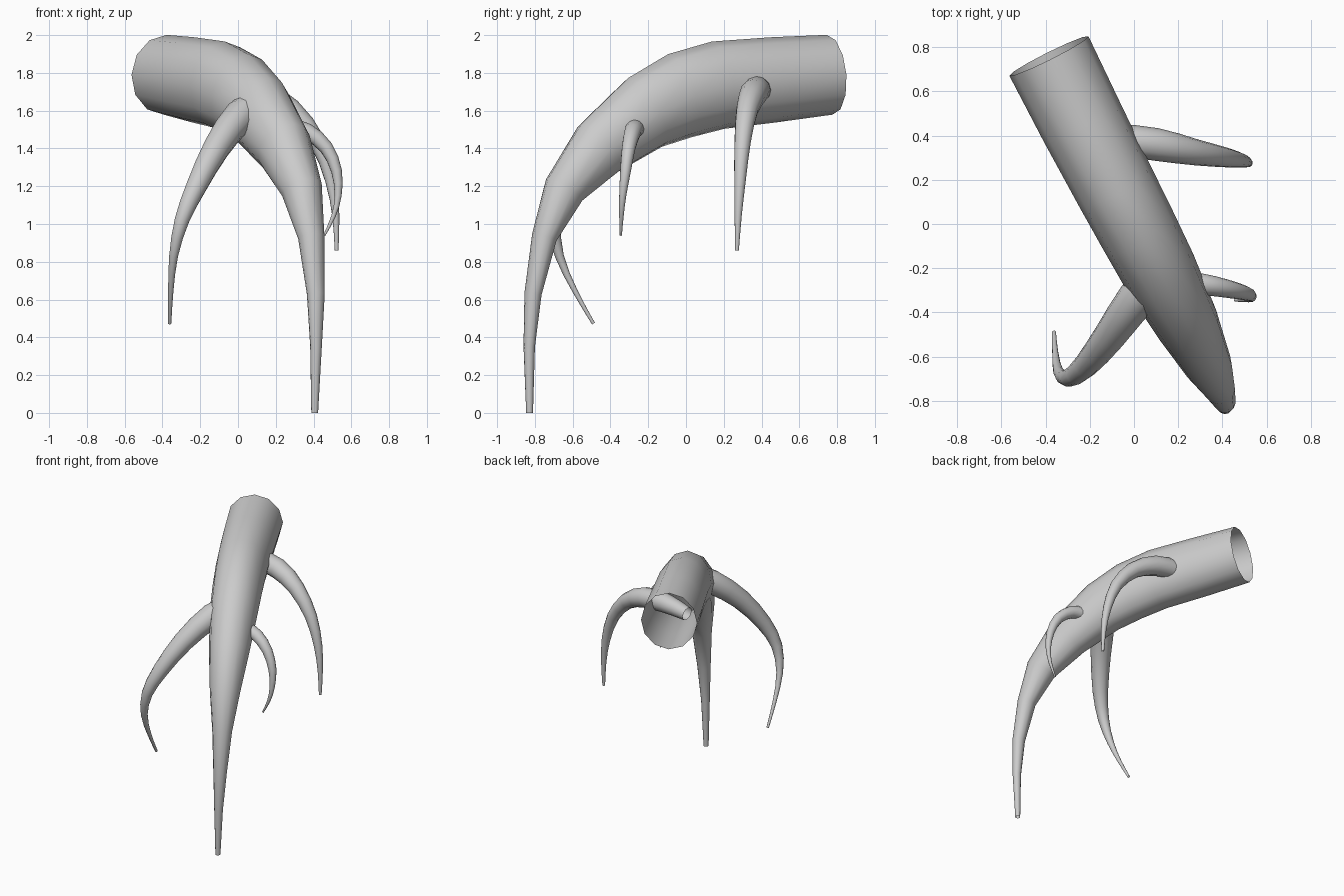
import bpy, bmesh, math
from mathutils import Vector

cube = bpy.data.objects.get("Cube")
if cube:
    bpy.data.objects.remove(cube, do_unlink=True)

grey = bpy.data.materials.new("plain grey")
grey.use_nodes = True
colour = (0.6, 0.6, 0.6, 1)
grey.diffuse_color = colour
grey.node_tree.nodes["Principled BSDF"].inputs["Base Color"].default_value = colour


def soften(path):
    """Add a point on a smooth curve halfway between each pair of points."""
    rows = [Vector(p) for p in path]
    padded = [2 * rows[0] - rows[1]] + rows + [2 * rows[-1] - rows[-2]]
    result = [rows[0]]
    for a, b, c, d in zip(padded, padded[1:], padded[2:], padded[3:]):
        result += [(9 * (b + c) - a - d) / 16, c]
    return result


def tapered_tube(name, path, sides=12):
    """Sweep an ellipse along (x, y, z, half width, half height) rows, with both ends open."""
    points = [Vector(p[:3]) for p in path]
    bm = bmesh.new()
    rings = []
    last = len(points) - 1
    for i, centre in enumerate(points):
        before = (centre - points[max(i - 1, 0)]).normalized()
        after = (points[min(i + 1, last)] - centre).normalized()
        tangent = (before + after).normalized()
        if i == 0:
            up = Vector((0, 0, 1))
        else:
            up = side.cross(old_tangent)
            up.rotate(old_tangent.rotation_difference(tangent))
        side = tangent.cross(up).normalized()
        up = side.cross(tangent)
        old_tangent = tangent
        wide, high = path[i][3], path[i][4]
        ring = []
        for k in range(sides):
            a = math.tau * k / sides
            ring.append(bm.verts.new(centre + wide * math.cos(a) * side + high * math.sin(a) * up))
        rings.append(ring)
    for lower, upper in zip(rings, rings[1:]):
        for k in range(sides):
            n = (k + 1) % sides
            bm.faces.new((lower[k], lower[n], upper[n], upper[k]))
    bmesh.ops.recalc_face_normals(bm, faces=bm.faces)
    # Open tubes: make sure the surface faces away from the path
    bm.faces.ensure_lookup_table()
    face = bm.faces[0]
    if face.normal.dot(face.calc_center_median() - (points[0] + points[1]) / 2) < 0:
        bmesh.ops.reverse_faces(bm, faces=bm.faces)
    mesh = bpy.data.meshes.new(name)
    bm.to_mesh(mesh)
    bm.free()
    mesh.materials.append(grey)
    obj = bpy.data.objects.new(name, mesh)
    bpy.context.collection.objects.link(obj)
    bpy.ops.object.select_all(action="DESELECT")
    obj.select_set(True)
    bpy.context.view_layer.objects.active = obj
    bpy.ops.object.shade_smooth_by_angle(angle=math.radians(60))


def side_root(name, path):
    """Round, softly curved tube from (x, y, z, radius) points."""
    tapered_tube(name, soften([(*p, p[3]) for p in path]))


# Main root: (y, z, sideways shift, half width, half height) along a slanted upright plane
main_profile = [
    (0.76, 1.79, 0, 0.2, 0.212), (0.46, 1.763, 0, 0.194, 0.226), (0.17, 1.735, 0.004, 0.186, 0.234),
    (-0.03, 1.68, 0.009, 0.18, 0.231), (-0.215, 1.592, 0.013, 0.172, 0.208),
    (-0.455, 1.405, 0.02, 0.145, 0.168), (-0.645, 1.18, 0.021, 0.108, 0.113),
    (-0.75, 0.93, 0.018, 0.071, 0.066), (-0.81, 0.63, 0.012, 0.048, 0.045),
    (-0.83, 0.35, 0.003, 0.031, 0.03), (-0.828, 0, -0.003, 0.018, 0.018)]
tapered_tube("main_root", [(-0.5 * y - 0.005 + s, y, z, w, h) for y, z, s, w, h in main_profile])

# Side roots start inside the main root and curl down
side_root("upper_left_root", [
    (-0.29, 0.4, 1.685, 0.05), (-0.1, 0.385, 1.71, 0.069), (0.1, 0.36, 1.694, 0.074),
    (0.28, 0.324, 1.605, 0.059), (0.42, 0.3, 1.435, 0.044), (0.492, 0.286, 1.23, 0.031),
    (0.518, 0.276, 1.04, 0.019), (0.522, 0.27, 0.86, 0.01)])
side_root("lower_left_root", [
    (0.14, -0.255, 1.475, 0.053), (0.26, -0.267, 1.504, 0.051), (0.366, -0.282, 1.488, 0.045),
    (0.467, -0.303, 1.405, 0.037), (0.522, -0.32, 1.28, 0.029), (0.53, -0.335, 1.15, 0.019),
    (0.505, -0.342, 1.04, 0.012), (0.457, -0.345, 0.94, 0.006)])
side_root("right_root", [
    (0.13, -0.21, 1.64, 0.09), (0.01, -0.34, 1.57, 0.088), (-0.113, -0.51, 1.405, 0.073),
    (-0.22, -0.642, 1.2, 0.056), (-0.297, -0.697, 1.02, 0.04), (-0.341, -0.67, 0.83, 0.024),
    (-0.356, -0.585, 0.64, 0.014), (-0.362, -0.49, 0.473, 0.009)])
